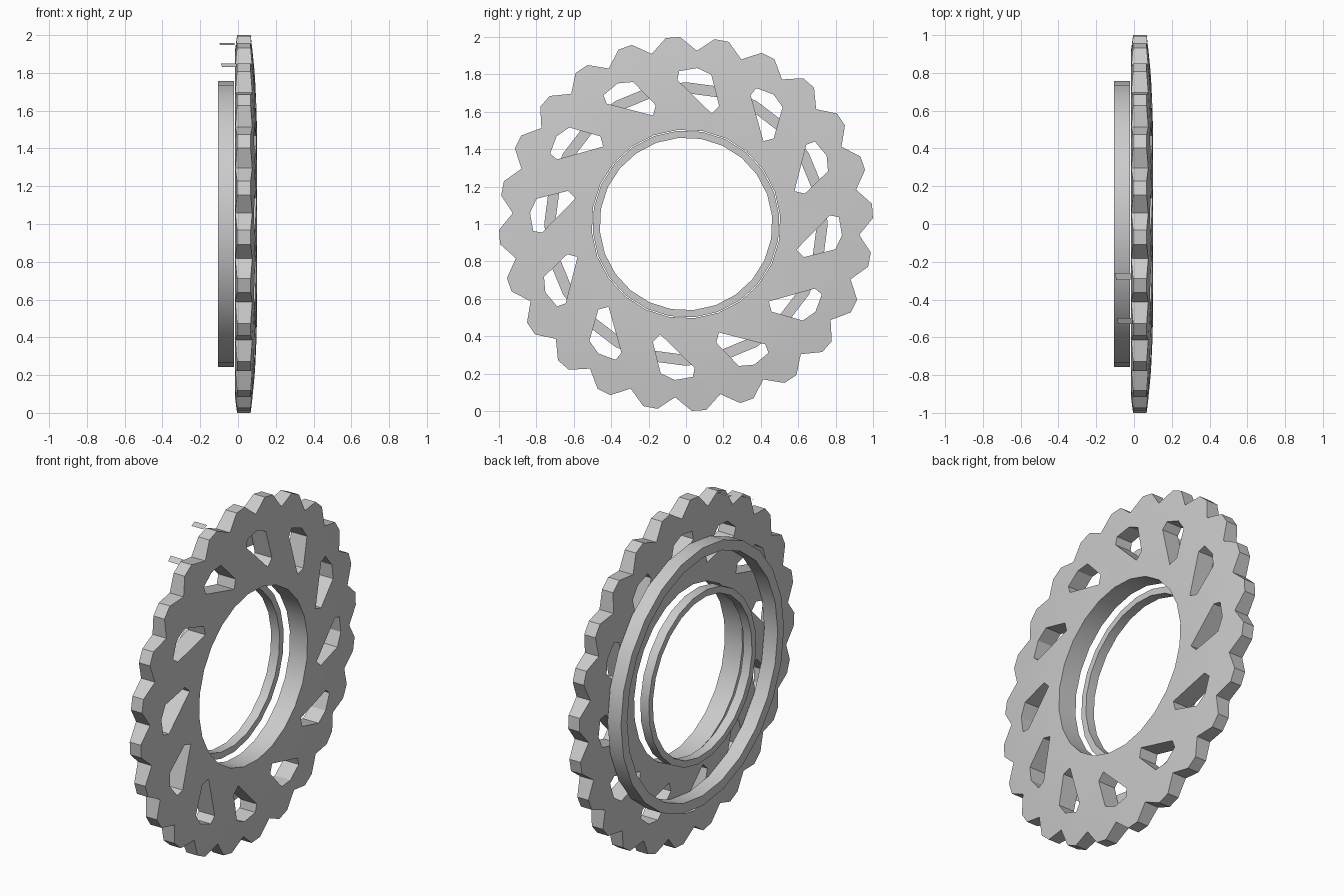
import bpy, bmesh, math
from math import sin, cos, radians

if "Cube" in bpy.data.objects:
    bpy.data.objects.remove(bpy.data.objects["Cube"])


def polar(r, deg, x=0.0):
    return (x, r * cos(radians(deg)), 1 + r * sin(radians(deg)))


def finish(bm, name, recalc=True):
    if recalc:
        bmesh.ops.recalc_face_normals(bm, faces=bm.faces)
    me = bpy.data.meshes.new(name)
    bm.to_mesh(me)
    bm.free()
    ob = bpy.data.objects.new(name, me)
    bpy.context.collection.objects.link(ob)
    bpy.ops.object.select_all(action='DESELECT')
    ob.select_set(True)
    bpy.context.view_layer.objects.active = ob
    bpy.ops.object.shade_smooth_by_angle(angle=radians(20))
    return ob


def tube(name, r_in, r_out, x0, x1, n, phase):
    bm = bmesh.new()
    loops = []
    for i in range(n):
        a = phase + 360 * i / n
        loops.append([bm.verts.new(polar(r, a, x)) for r, x in
                      ((r_in, x0), (r_out, x0), (r_out, x1), (r_in, x1))])
    for i in range(n):
        a, b = loops[i], loops[(i + 1) % n]
        for k in range(4):
            bm.faces.new((a[k], a[(k + 1) % 4], b[(k + 1) % 4], b[k]))
    return finish(bm, name)


# Toothed disc: outline, bore and twelve slanted windows
outline = []
for i in range(24):
    a = 71.4 + 15 * i
    outline += [(0.928, a), (1.0, a + 5.4), (1.0, a + 9.8)]
bore = [(0.505, 5 + 15 * i) for i in range(24)]
window = [(0.606, 256.9), (0.655, 254.3), (0.81, 260.4),
          (0.836, 265.9), (0.818, 272.6), (0.771, 273.4)]
loops = [outline, bore]
loops += [[(r, a + 30 * i) for r, a in window] for i in range(12)]

bm = bmesh.new()
edges = []
for loop in loops:
    vs = [bm.verts.new(polar(r, a)) for r, a in loop]
    edges += [bm.edges.new((vs[i], vs[(i + 1) % len(vs)])) for i in range(len(vs))]
bmesh.ops.triangle_fill(bm, edges=edges, use_beauty=True, normal=(1, 0, 0))
back = list(bm.verts)
ext = bmesh.ops.extrude_face_region(bm, geom=list(bm.faces), use_keep_orig=True)
front = [g for g in ext['geom'] if isinstance(g, bmesh.types.BMVert)]
# Slightly domed front, bevelled back rim
for v in front:
    r = math.hypot(v.co.y, v.co.z - 1)
    v.co.x = 0.10 - 0.033 * ((r - 0.5) / 0.5) ** 2
for v in back:
    r = math.hypot(v.co.y, v.co.z - 1)
    v.co.x = -0.015 + (0.01 if r > 0.97 else 0)
finish(bm, "toothed_disc")

# Rings behind the disc
tube("outer_back_ring", 0.70, 0.758, -0.107, -0.02, 24, 0)
tube("inner_back_ring", 0.462, 0.50, -0.107, -0.052, 24, 5)

# Two loose tabs at the rim
for name, a, r, x0, x1 in (("rim_tab_upper", 106.3, 0.993, -0.10, -0.018),
                           ("rim_tab_lower", 121.4, 0.984, -0.09, -0.007)):
    bm = bmesh.new()
    bm.faces.new([bm.verts.new(p) for p in (
        polar(r, a - 1.1, x0), polar(r, a - 1.1, x1),
        polar(r, a + 1.1, x1), polar(r, a + 1.1, x0 + 0.006))])
    finish(bm, name, False)
